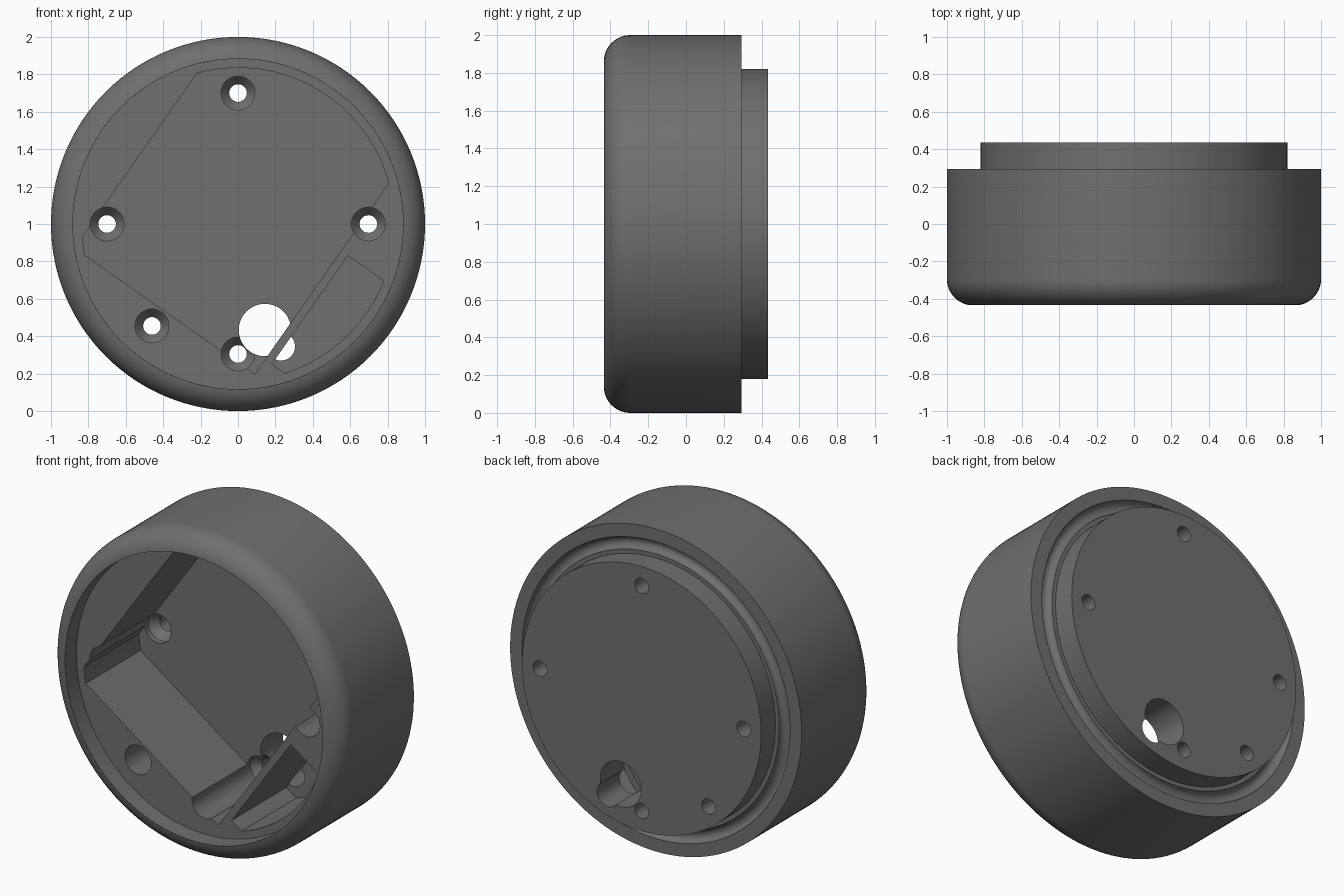
import bpy, bmesh, math
from math import sin, cos, pi, radians, sqrt

if "Cube" in bpy.data.objects:
    bpy.data.objects.remove(bpy.data.objects["Cube"])

SEG = 128
LEDGE, FLOOR, BACK = -0.322, 0.215, 0.435
TILT = radians(55)
R_POCKET = 0.835


def make_object(name, bm):
    bmesh.ops.recalc_face_normals(bm, faces=bm.faces)
    mesh = bpy.data.meshes.new(name)
    bm.to_mesh(mesh)
    bm.free()
    ob = bpy.data.objects.new(name, mesh)
    bpy.context.collection.objects.link(ob)
    return ob


def lathe(name, profile, x=0.0, z=1.0, seg=SEG):
    """Revolve (radius, y) points about a y-parallel axis; flat end caps."""
    bm = bmesh.new()
    rings = [[bm.verts.new((x + r * cos(2 * pi * i / seg), y, z + r * sin(2 * pi * i / seg)))
              for i in range(seg)] for r, y in profile]
    for a, b in zip(rings, rings[1:]):
        for i in range(seg):
            j = (i + 1) % seg
            bm.faces.new((a[i], a[j], b[j], b[i]))
    bm.faces.new(rings[0])
    bm.faces.new(rings[-1])
    return make_object(name, bm)


def prism(name, outline, y0, y1):
    """Extrude a tilted (u, v) outline along y."""
    bm = bmesh.new()
    vs = [bm.verts.new((u * cos(TILT) - v * sin(TILT), y0, 1 + u * sin(TILT) + v * cos(TILT)))
          for u, v in outline]
    face = bm.faces.new(vs)
    new = bmesh.ops.extrude_face_region(bm, geom=[face])["geom"]
    bmesh.ops.translate(bm, vec=(0, y1 - y0, 0),
                        verts=[g for g in new if isinstance(g, bmesh.types.BMVert)])
    return make_object(name, bm)


def arc(p, q, n):
    """Points on the pocket circle from p to q, counter-clockwise."""
    a, b = math.atan2(p[1], p[0]), math.atan2(q[1], q[0])
    if b < a:
        b += 2 * pi
    return [(R_POCKET * cos(a + (b - a) * i / n), R_POCKET * sin(a + (b - a) * i / n))
            for i in range(n + 1)]


def other(c):
    return sqrt(R_POCKET ** 2 - c ** 2)


# Round body: rear boss, seal groove, outer wall, rounded front rim, front recess
groove = [(0.8825 - 0.0375 * cos(pi * i / 12), 0.295 - 0.0375 * sin(pi * i / 12)) for i in range(13)]
rim = [(0.86 + 0.14 * cos(t), -0.295 - 0.14 * sin(t))
       for t in (radians(80.5) * i / 12 for i in range(13))]
profile = ([(0.82, BACK), (0.82, 0.295)] + groove + [(1.0, 0.295)] + rim + [(0.883, LEDGE)])
body = lathe("round_housing", profile)

# Dark grey finish
dark = bpy.data.materials.new("dark_grey")
dark.diffuse_color = (0.16, 0.16, 0.16, 1)
dark.use_nodes = True
dark.node_tree.nodes["Principled BSDF"].inputs["Base Color"].default_value = dark.diffuse_color
body.data.materials.append(dark)

# Main tilted pocket and small side pocket
u0, v0, v1 = -0.606, -0.534, 0.642
main = ([(u0, v0)] + arc((other(v0), v0), (other(v1), v1), 32)
        + arc((-other(v1), v1), (u0, other(u0)), 6))
a0, a1, top = -0.51, 0.198, -0.578
side = [(a0, top)] + arc((a0, -other(a0)), (a1, -other(a1)), 20) + [(a1, top)]
cutters = [prism("main_pocket_cutter", main, -0.5, FLOOR),
           prism("side_pocket_cutter", side, -0.5, FLOOR)]

# Cable openings through the floor
for x, z, r in ((0.144, 0.433, 0.14), (0.23, 0.345, 0.075)):
    cutters.append(lathe("cable_hole_cutter", [(r, FLOOR - 0.012), (r, 0.6)], x, z, 48))

# Countersunk screw holes
for x, z in ((0, 1.7), (-0.7, 1), (0.697, 1), (-0.46, 0.455), (0, 0.305)):
    cutters.append(lathe("screw_hole_cutter",
                         [(0.09, -0.5), (0.09, 0.25), (0.047, 0.30), (0.047, 0.6)], x, z, 40))

# Cut everything out of the body
bpy.context.view_layer.objects.active = body
for c in cutters:
    c.data.materials.append(dark)
    mod = body.modifiers.new("cut", 'BOOLEAN')
    mod.operation, mod.solver, mod.object = 'DIFFERENCE', 'EXACT', c
    bpy.ops.object.modifier_apply(modifier=mod.name)
    bpy.data.objects.remove(c)

bpy.ops.object.select_all(action='DESELECT')
body.select_set(True)
bpy.ops.object.shade_smooth_by_angle(angle=radians(30))
